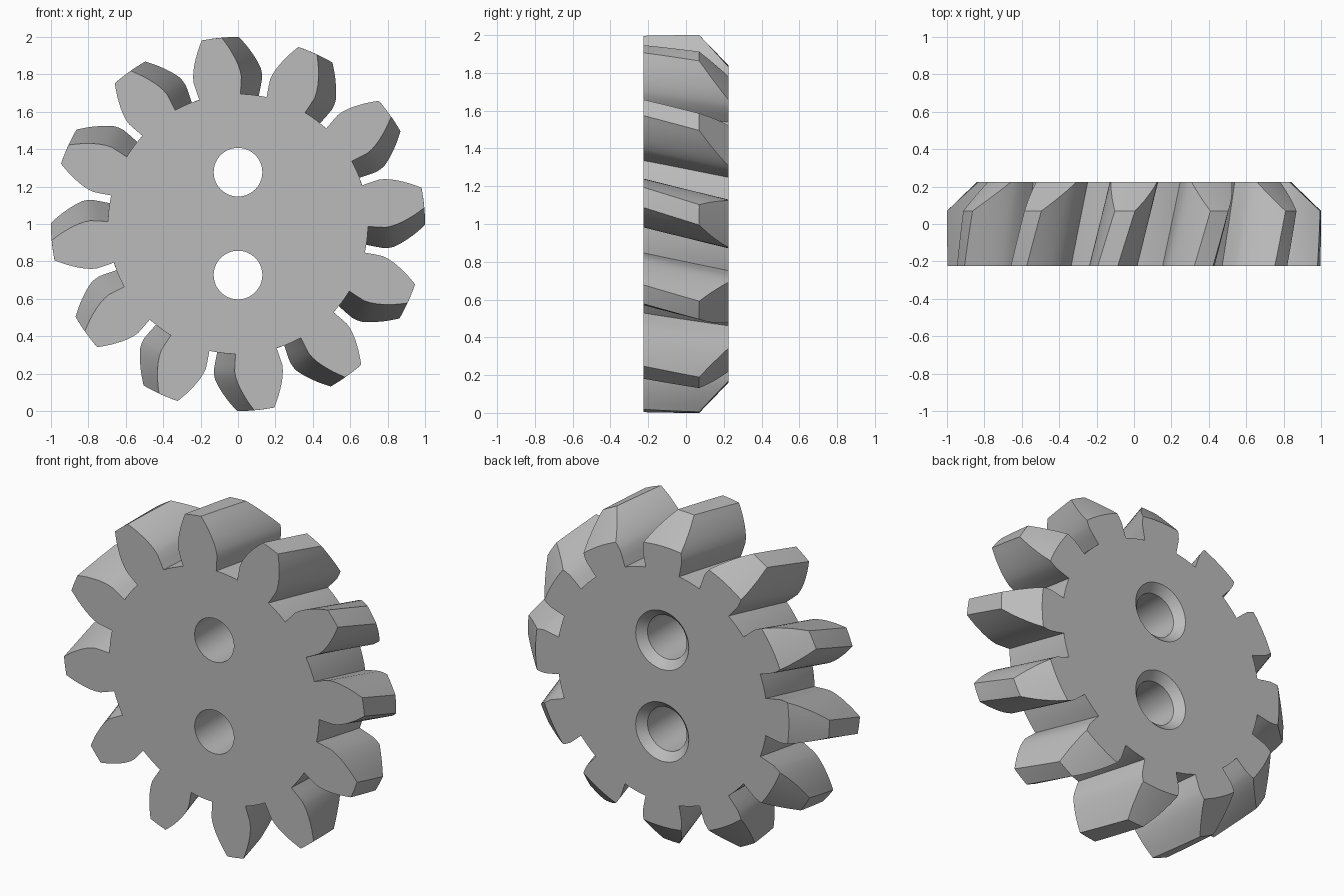
import bpy, bmesh, math

cube = bpy.data.objects.get("Cube")
if cube:
    bpy.data.objects.remove(cube, do_unlink=True)

TEETH = 12
HALF = 0.225                 # half the gear width along y
ROOT = 0.695                 # radius of the gullets
TWIST = math.radians(8.1)    # helical lead from back to front
LAYERS = 10
# tooth flank: radius, half thickness
FLANK = [(ROOT, 0.111), (0.745, 0.121), (0.79, 0.129), (0.82, 0.127), (0.85, 0.121),
         (0.88, 0.112), (0.91, 0.100), (0.94, 0.087), (0.97, 0.071), (1.0, 0.054)]

grey = bpy.data.materials.new("Grey metal")
grey.use_nodes = True
colour = (0.5, 0.5, 0.5, 1)
grey.diffuse_color = colour
grey.node_tree.nodes["Principled BSDF"].inputs["Base Color"].default_value = colour


def make_object(name, bm):
    bmesh.ops.recalc_face_normals(bm, faces=bm.faces)
    mesh = bpy.data.meshes.new(name)
    bm.to_mesh(mesh)
    bm.free()
    mesh.materials.append(grey)
    ob = bpy.data.objects.new(name, mesh)
    bpy.context.collection.objects.link(ob)
    return ob


def loft(bm, rings):
    """Skin closed rings of points and cap both ends."""
    rings = [[bm.verts.new(p) for p in ring] for ring in rings]
    n = len(rings[0])
    for a, b in zip(rings, rings[1:]):
        for i in range(n):
            j = (i + 1) % n
            bm.faces.new((a[i], a[j], b[j], b[i]))
    bm.faces.new(rings[0])
    bm.faces.new(rings[-1])


def circle(r, y, z, n):
    return [(r * math.cos(math.tau * i / n), y, z + r * math.sin(math.tau * i / n))
            for i in range(n)]


def gear_outline():
    """Polar points of the whole toothed outline."""
    pitch = math.tau / TEETH
    sides = [(r, math.asin(w / r)) for r, w in FLANK]
    root = sides[0][1]
    points = []
    for t in range(TEETH):
        mid = t * pitch
        points += [(r, mid - a) for r, a in sides]
        points.append((1.0, mid))
        points += [(r, mid + a) for r, a in reversed(sides)]
        gap = pitch - 2 * root
        points += [(ROOT, mid + root + gap * k / 4) for k in (1, 2, 3)]
    return points


# Helical gear body
outline = gear_outline()
bm = bmesh.new()
rings = []
for k in range(LAYERS + 1):
    f = k / LAYERS
    turn = TWIST * (1 - f)
    rings.append([(r * math.cos(a + turn), -HALF + 2 * HALF * f, 1 + r * math.sin(a + turn))
                  for r, a in outline])
loft(bm, rings)
gear = make_object("helical_gear", bm)

# Cone that bevels the tooth tips toward the back
slope = 0.16 / 0.155
bm = bmesh.new()
loft(bm, [circle(0.84 + (HALF - y) * slope, y, 1, 144) for y in (-0.4, 0.3)])
bevel_cone = make_object("bevel_cone_cutter", bm)

# Two bolt holes, countersunk at the back
bm = bmesh.new()
for z in (0.727, 1.277):
    loft(bm, [circle(r, y, z, 64) for r, y in
              ((0.13, -0.4), (0.13, HALF - 0.046), (0.176, HALF), (0.226, HALF + 0.05))])
bolt_holes = make_object("bolt_hole_cutter", bm)

bpy.ops.object.select_all(action='DESELECT')
bpy.context.view_layer.objects.active = gear
gear.select_set(True)
for cutter, operation in ((bevel_cone, 'INTERSECT'), (bolt_holes, 'DIFFERENCE')):
    cutter.hide_render = True
    mod = gear.modifiers.new(cutter.name, 'BOOLEAN')
    mod.object = cutter
    mod.operation = operation
    mod.solver = 'EXACT'
    bpy.ops.object.modifier_apply(modifier=mod.name)
    bpy.data.objects.remove(cutter, do_unlink=True)

bpy.ops.object.shade_smooth_by_angle(angle=math.radians(25))
